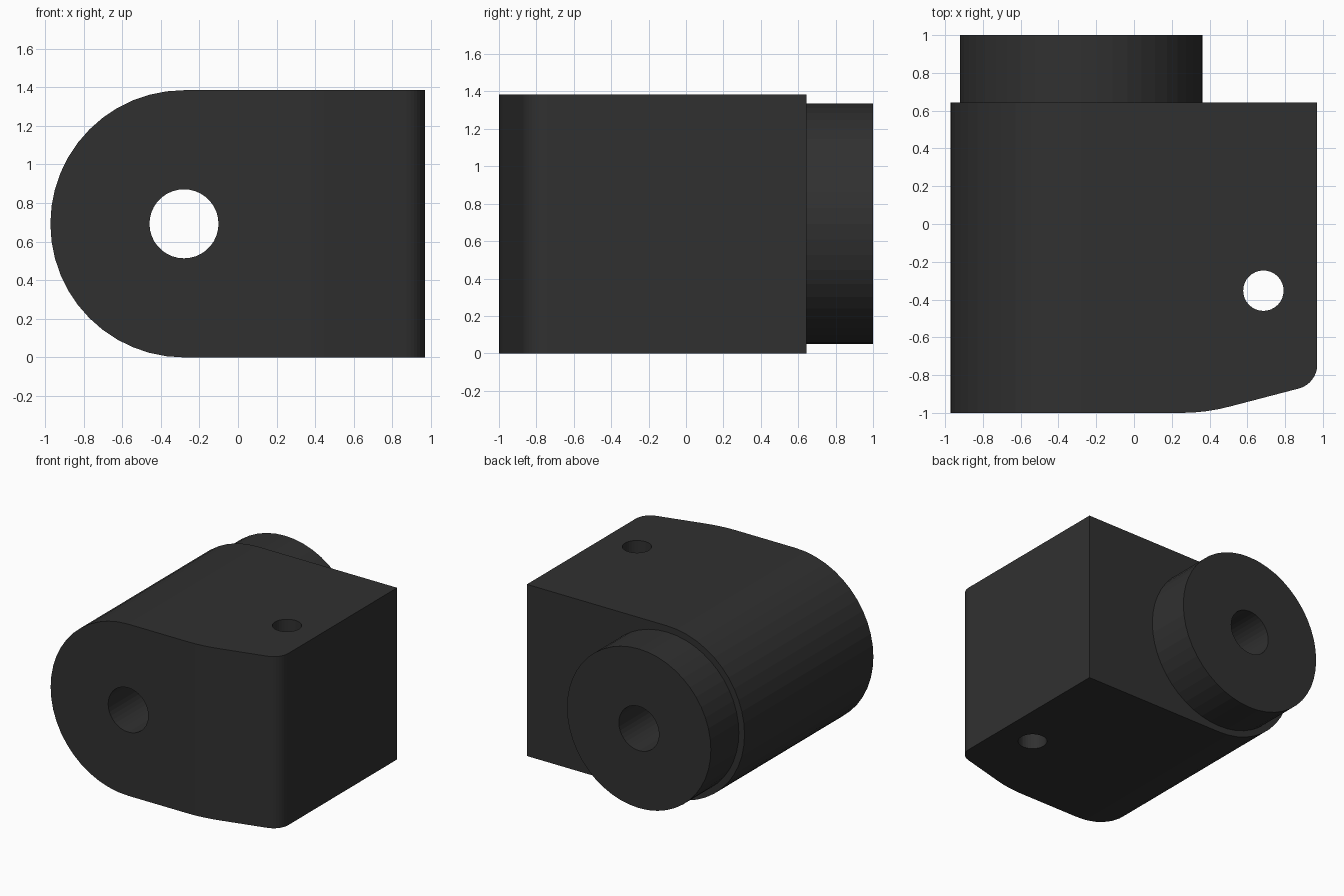
import bpy, bmesh
from math import sin, cos, radians
from mathutils import Vector

if "Cube" in bpy.data.objects:
    bpy.data.objects.remove(bpy.data.objects["Cube"])

R = 0.6925                # half the body height
CX, CZ = -0.28, R         # axis of the long bore


def arc(cx, cy, r, a0, a1, n):
    return [(cx + r * cos(radians(a0 + (a1 - a0) * i / n)),
             cy + r * sin(radians(a0 + (a1 - a0) * i / n))) for i in range(n + 1)]


def circle(cx, cy, r, n):
    return arc(cx, cy, r, 0, 360, n)[:-1]


def prism(name, pts, lo, hi, axis):
    """Extrude a 2D profile along 'Y' (points are x, z) or 'Z' (points are x, y)."""
    place = (lambda a, b: (a, lo, b)) if axis == 'Y' else (lambda a, b: (a, b, lo))
    move = Vector((0, hi - lo, 0)) if axis == 'Y' else Vector((0, 0, hi - lo))
    bm = bmesh.new()
    face = bm.faces.new([bm.verts.new(place(a, b)) for a, b in pts])
    ext = bmesh.ops.extrude_face_region(bm, geom=[face], use_keep_orig=True)
    bmesh.ops.translate(bm, vec=move,
                        verts=[v for v in ext['geom'] if isinstance(v, bmesh.types.BMVert)])
    bmesh.ops.recalc_face_normals(bm, faces=bm.faces)
    me = bpy.data.meshes.new(name)
    bm.to_mesh(me)
    bm.free()
    ob = bpy.data.objects.new(name, me)
    bpy.context.collection.objects.link(ob)
    return ob


def combine(ob, tool, operation):
    mod = ob.modifiers.new(tool.name, 'BOOLEAN')
    mod.object, mod.operation, mod.solver = tool, operation, 'EXACT'
    bpy.context.view_layer.objects.active = ob
    bpy.ops.object.modifier_apply(modifier=mod.name)
    bpy.data.objects.remove(tool)


# Body: D-shaped side profile trimmed by the plan outline
body = prism("hinge_block", arc(CX, CZ, R, 90, 270, 24) + [(1.2, 0), (1.2, 2 * R)],
             -1.2, 0.9, 'Y')
plan = ([(-1.2, 0.643), (-1.2, -1)]
        + arc(0.25, 0.0, 1.0, -90, -75, 4)           # gentle bend into the slanted front
        + arc(0.84, -0.745, 0.13, -75, 0, 8)         # rounded front corner
        + [(0.97, 0.643)])
combine(body, prism("plan_outline", plan, -0.3, 1.8, 'Z'), 'INTERSECT')

# Round boss at the back
combine(body, prism("boss", circle(CX, CZ, 0.642, 48), 0.4, 1.0, 'Y'), 'UNION')

# Long bore and small vertical pin hole
combine(body, prism("bore", circle(CX, CZ, 0.179, 36), -1.3, 1.3, 'Y'), 'DIFFERENCE')
combine(body, prism("pin_hole", circle(0.685, -0.353, 0.107, 32), -0.3, 1.8, 'Z'), 'DIFFERENCE')

# Dark finish
mat = bpy.data.materials.new("dark_grey")
mat.diffuse_color = (0.03, 0.03, 0.03, 1)
mat.use_nodes = True
mat.node_tree.nodes["Principled BSDF"].inputs["Base Color"].default_value = mat.diffuse_color
body.data.materials.clear()
body.data.materials.append(mat)
